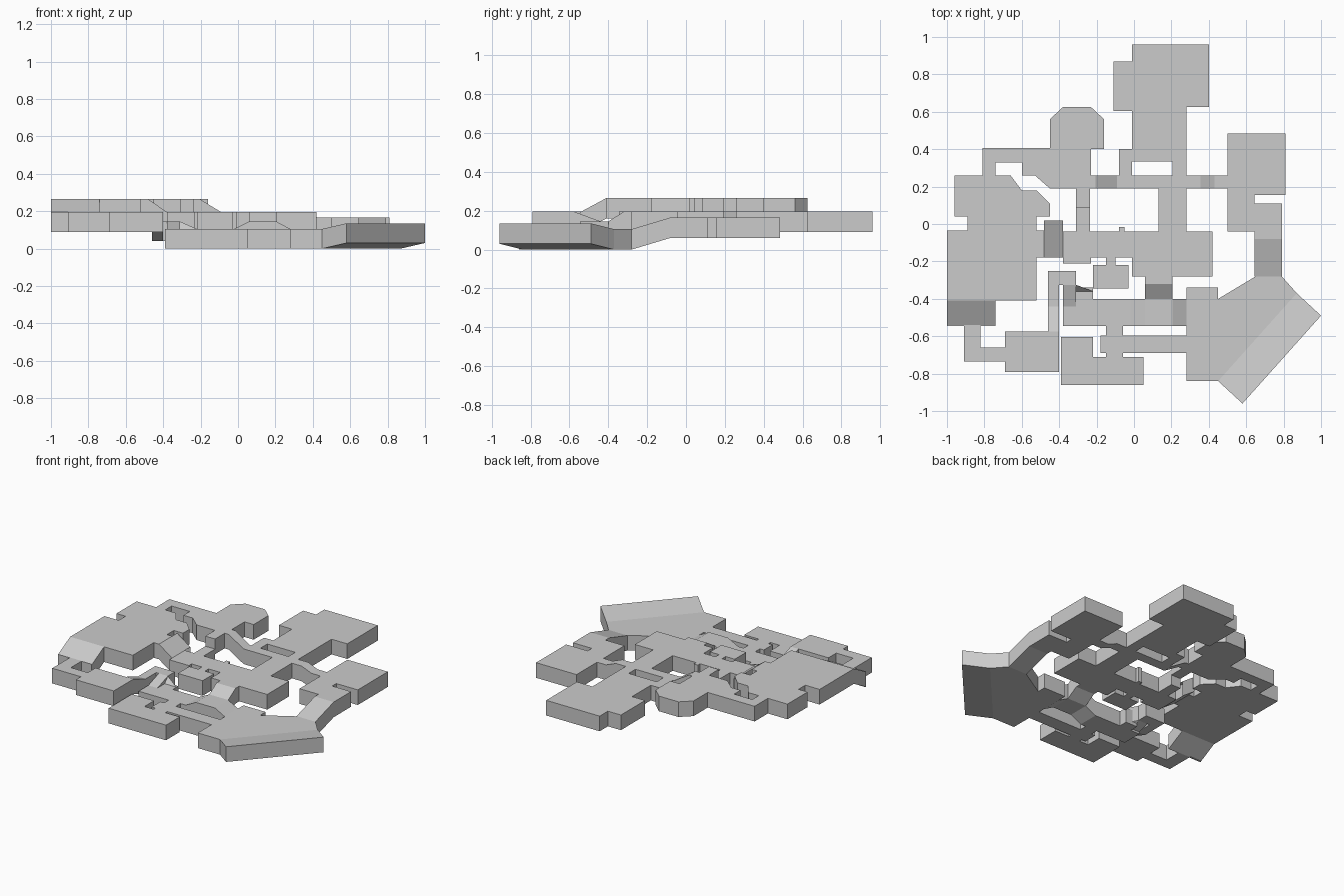
import bpy, bmesh

if "Cube" in bpy.data.objects:
    bpy.data.objects.remove(bpy.data.objects["Cube"])

H = 0.105                                   # common storey thickness
LOW, STEP, EAST, MID, HIGH = 0.0, 0.04, 0.06, 0.09, 0.16


def finish(name, bm):
    bmesh.ops.remove_doubles(bm, verts=bm.verts, dist=1e-5)
    bmesh.ops.recalc_face_normals(bm, faces=bm.faces)
    me = bpy.data.meshes.new(name)
    bm.to_mesh(me)
    bm.free()
    ob = bpy.data.objects.new(name, me)
    bpy.context.collection.objects.link(ob)
    return ob


def slab(name, outline, z):
    """Extruded flat room from a plan outline; z is a number or one value per corner."""
    zs = z if isinstance(z, (list, tuple)) else [z] * len(outline)
    bm = bmesh.new()
    lo = [bm.verts.new((x, y, k)) for (x, y), k in zip(outline, zs)]
    hi = [bm.verts.new((x, y, k + H)) for (x, y), k in zip(outline, zs)]
    bm.faces.new(lo[::-1])
    bm.faces.new(hi)
    n = len(lo)
    for i in range(n):
        j = (i + 1) % n
        bm.faces.new((lo[i], lo[j], hi[j], hi[i]))
    return finish(name, bm)


def rooms(name, rects, z):
    """Union of plan rectangles (x0, y0, x1, y1), with outer walls only."""
    xs = sorted({r[i] for r in rects for i in (0, 2)})
    ys = sorted({r[i] for r in rects for i in (1, 3)})

    def solid(i, j):
        if not (0 <= i < len(xs) - 1 and 0 <= j < len(ys) - 1):
            return False
        cx, cy = (xs[i] + xs[i + 1]) / 2, (ys[j] + ys[j + 1]) / 2
        return any(a < cx < c and b < cy < d for a, b, c, d in rects)

    bm = bmesh.new()

    def quad(pts):
        bm.faces.new([bm.verts.new(p) for p in pts])

    for i in range(len(xs) - 1):
        for j in range(len(ys) - 1):
            if not solid(i, j):
                continue
            c = [(xs[i], ys[j]), (xs[i + 1], ys[j]),
                 (xs[i + 1], ys[j + 1]), (xs[i], ys[j + 1])]
            quad([(*p, z + H) for p in c])
            quad([(*p, z) for p in c[::-1]])
            for k, (di, dj) in enumerate(((0, -1), (1, 0), (0, 1), (-1, 0))):
                if not solid(i + di, j + dj):
                    a, b = c[k], c[(k + 1) % 4]
                    quad([(*a, z), (*b, z), (*b, z + H), (*a, z + H)])
    bmesh.ops.remove_doubles(bm, verts=bm.verts, dist=1e-5)
    bmesh.ops.dissolve_limit(bm, angle_limit=0.01, verts=bm.verts, edges=bm.edges)
    return finish(name, bm)


def ramp(name, x0, y0, x1, y1, za, zb, axis):
    """Sloped passage with open ends, from za at the low coordinate to zb at the high one."""
    bm = bmesh.new()
    if axis == 'x':
        s = [[(x0, y0, za), (x0, y1, za)], [(x1, y0, zb), (x1, y1, zb)]]
    else:
        s = [[(x0, y0, za), (x1, y0, za)], [(x0, y1, zb), (x1, y1, zb)]]
    rings = []
    for a, b in s:
        pts = [a, b, (b[0], b[1], b[2] + H), (a[0], a[1], a[2] + H)]
        rings.append([bm.verts.new(p) for p in pts])
    for i in range(4):
        j = (i + 1) % 4
        bm.faces.new((rings[0][i], rings[0][j], rings[1][j], rings[1][i]))
    return finish(name, bm)


# High west hall and north gallery with its clipped-corner room
slab("west_hall", [(-1, -.41), (-.52, -.41), (-.52, -.18), (-.48, -.18), (-.48, -.035),
                   (-.52, -.035), (-.52, .04), (-.45, .04), (-.45, .11), (-.52, .18),
                   (-.6, .18), (-.66, .26), (-.96, .26), (-.96, .04), (-.89, .04),
                   (-.89, -.035), (-1, -.035)], HIGH)
slab("north_gallery", [(-.81, .26), (-.74, .26), (-.74, .33), (-.6, .33), (-.6, .26),
                       (-.53, .26), (-.45, .19), (-.31, .19), (-.31, .085), (-.235, .085),
                       (-.235, .19), (-.205, .19), (-.205, .26), (-.23, .26), (-.23, .4),
                       (-.16, .4), (-.16, .56), (-.23, .625), (-.38, .625), (-.45, .56),
                       (-.45, .405), (-.81, .405)], HIGH)

# Middle level: centre, north rooms, the annex and the southwest rooms
rooms("centre_and_north_rooms", [
    (-.38, -.21, -.23, -.04), (-.23, -.18, -.01, -.04), (-.01, -.28, .42, -.04),
    (-.08, -.04, -.05, -.015), (-.31, -.04, -.235, .085), (.06, -.32, .205, -.28),
    (-.15, -.22, -.1, -.18), (.13, -.04, .28, .19), (-.09, .19, .355, .26),
    (-.08, .26, -.01, .4), (.205, .26, .28, .335), (-.01, .335, .28, .625),
    (-.01, .625, .4, .96), (-.11, .605, -.01, .87)], MID)
rooms("annex", [(-.22, -.345, -.03, -.22)], MID)
rooms("southwest_rooms", [(-1, -.54, -.91, -.535), (-.91, -.735, -.82, -.54),
                          (-.82, -.735, -.69, -.66), (-.69, -.79, -.4, -.575)], MID)

# East rooms
rooms("east_rooms", [(.5, .155, .81, .485), (.5, -.04, .645, .155),
                     (.645, -.08, .79, .11), (.43, .19, .5, .26)], EAST)

# Low level: southern passages and the southeast hall with its tilted rim
rooms("south_rooms", [(-.38, -.545, -.02, -.4), (-.31, -.4, -.22, -.34),
                      (-.15, -.71, -.06, -.545), (-.18, -.69, .28, -.595),
                      (-.39, -.86, .05, -.71), (-.39, -.71, -.22, -.605)], LOW)
slab("southeast_hall", [(.28, -.84), (.45, -.84), (.87, -.37), (.79, -.28), (.65, -.28),
                        (.45, -.4), (.45, -.34), (.28, -.34)], LOW)
slab("tilted_rim", [(.45, -.84), (.58, -.96), (1, -.49), (.87, -.37)], [0, .03, .03, 0])

# Stepped passages between middle and low levels
rooms("south_landing", [(.06, -.545, .205, -.4)], STEP)
rooms("west_landing", [(-.46, -.44, -.4, -.25), (-.4, -.325, -.31, -.25)], STEP)
slab("landing_spill", [(-.31, -.325), (-.22, -.36), (-.31, -.36)], [STEP, 0, 0])

# Ramps
for args in [
    ("west_ramp", -1, -.54, -.74, -.41, MID, HIGH, 'y'),
    ("centre_ramp", -.48, -.18, -.38, .02, HIGH, MID, 'x'),
    ("gallery_ramp", -.205, .19, -.09, .26, HIGH, MID, 'x'),
    ("east_link_ramp", .355, .19, .43, .26, MID, EAST, 'x'),
    ("east_ramp", .645, -.28, .79, -.08, LOW, EAST, 'y'),
    ("centre_south_ramp", .06, -.4, .205, -.32, STEP, MID, 'y'),
    ("south_ramp_right", .205, -.545, .28, -.4, STEP, LOW, 'x'),
    ("south_ramp_left", -.02, -.545, .06, -.4, LOW, STEP, 'x'),
    ("southwest_ramp", -.46, -.575, -.4, -.44, MID, STEP, 'y'),
    ("west_landing_ramp", -.38, -.44, -.31, -.325, LOW, STEP, 'y'),
]:
    ramp(*args)
# Closed end wall under the west ramp
rooms("west_ramp_end", [(-1, -.545, -.74, -.54)], MID)
